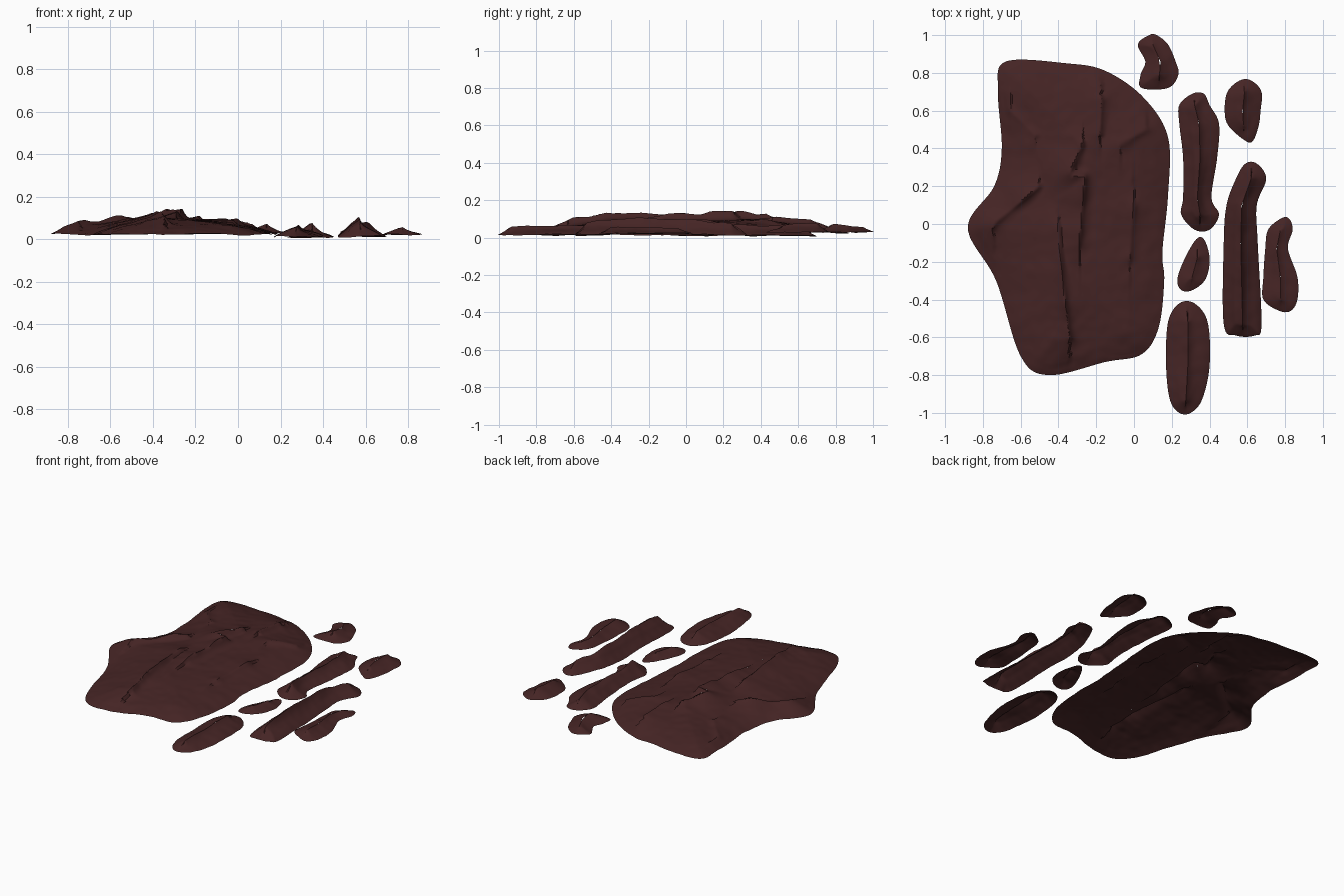
import bpy, bmesh, math
from mathutils import Vector, noise, kdtree

cube = bpy.data.objects.get("Cube")
if cube:
    bpy.data.objects.remove(cube, do_unlink=True)

earth = bpy.data.materials.new("dark red brown rock")
earth.use_nodes = True
colour = (0.06, 0.018, 0.018, 1)
earth.diffuse_color = colour
shader = earth.node_tree.nodes["Principled BSDF"]
shader.inputs["Base Color"].default_value = colour
shader.inputs["Roughness"].default_value = 1


def path(*pairs):
    return [Vector(pair) for pair in pairs]


def smooth_outline(points, steps):
    """Closed Catmull-Rom curve through the points."""
    curve = []
    count = len(points)
    for i in range(count):
        a, b, c, d = (points[(i + k) % count] for k in (-1, 0, 1, 2))
        for s in range(steps):
            t = s / steps
            curve.append(b + (c - a) * t / 2
                         + (a - b * 2.5 + c * 2 - d / 2) * t ** 2
                         + (b * 3 - a - c * 3 + d) * t ** 3 / 2)
    return curve


def even_spacing(curve, gap):
    """Resample a closed curve at equal distances."""
    result, carry = [], 0
    for a, b in zip(curve, curve[1:] + curve[:1]):
        length = (b - a).length
        while carry < length:
            result.append(a.lerp(b, carry / length))
            carry += gap
        carry -= length
    return result


def nearest_on_path(p, line):
    """Closest point of a polyline to p."""
    found = []
    for a, b in zip(line, line[1:]):
        ab = b - a
        t = max(0, min(1, (p - a).dot(ab) / ab.length_squared))
        found.append(a + ab * t)
    return min(found, key=lambda q: (p - q).length)


def ridge_height(p, line, height, gentle, steep):
    """Crest with a long west slope and a steep east slope."""
    q = nearest_on_path(p, line)
    away = p - q
    width = steep if away.x > 0 else gentle
    along = 0.8 + 0.5 * noise.noise(Vector((q.x * 6, q.y * 6, 3)))
    return height * along * math.exp(-away.length / width)


def rock_sheet(name, outline, spine, edge, rise, reach, ridges, rings, gap):
    """Open, domed sheet filled from its rim in to a central spine."""
    rim = even_spacing(smooth_outline(outline, 10), gap)
    tree = kdtree.KDTree(len(rim))
    for i, p in enumerate(rim):
        tree.insert((p.x, p.y, 0), i)
    tree.balance()

    def surface(p):
        inset = tree.find((p.x, p.y, 0))[2]
        crest = max(ridge_height(p, *ridge) for ridge in ridges)
        z = edge + rise * (1 - math.exp(-inset / reach))
        z += crest * min(1, inset / 0.06)
        z += 0.008 * noise.noise(Vector((p.x, p.y, 1)) * 5)
        z += 0.003 * noise.noise(Vector((p.x, p.y, 2)) * 18)
        return (p.x, p.y, max(0, z))

    bm = bmesh.new()
    core = [nearest_on_path(p, spine) for p in rim]
    loops = []
    for k in range(rings + 1):
        loops.append([bm.verts.new(surface(p.lerp(c, k / rings)))
                      for p, c in zip(rim, core)])
    for outer, inner in zip(loops, loops[1:]):
        for i in range(len(rim)):
            j = (i + 1) % len(rim)
            bm.faces.new((outer[i], outer[j], inner[j], inner[i]))
    bmesh.ops.remove_doubles(bm, verts=bm.verts, dist=0.003)
    bmesh.ops.recalc_face_normals(bm, faces=bm.faces)
    if sum(f.normal.z * f.calc_area() for f in bm.faces) < 0:
        bmesh.ops.reverse_faces(bm, faces=bm.faces)
    mesh = bpy.data.meshes.new(name)
    bm.to_mesh(mesh)
    bm.free()
    mesh.materials.append(earth)
    obj = bpy.data.objects.new(name, mesh)
    bpy.context.collection.objects.link(obj)
    bpy.ops.object.select_all(action="DESELECT")
    obj.select_set(True)
    bpy.context.view_layer.objects.active = obj
    bpy.ops.object.shade_smooth_by_angle(angle=math.radians(40))


def island(name, edge, crest, *sections):
    """Small sheet given by (y, centre x, half width) from south to north."""
    east = [Vector((x + half, y)) for y, x, half in sections]
    west = [Vector((x - half, y)) for y, x, half in reversed(sections)]
    spine = [Vector((x, y)) for y, x, half in sections[1:-1]]
    ridge = (spine, crest * 0.7, 0.06, 0.025)
    rock_sheet(name, east + west, spine, edge, crest * 0.5, 0.05, [ridge], 12, 0.012)


# Large plateau with its scattered crests
plateau = path((-0.72, 0.7), (-0.68, 0.86), (-0.35, 0.85), (-0.15, 0.81), (0.05, 0.67),
               (0.18, 0.46), (0.18, 0.15), (0.15, -0.15), (0.16, -0.3), (0.13, -0.55),
               (0.04, -0.69), (-0.15, -0.73), (-0.45, -0.8), (-0.6, -0.7),
               (-0.73, -0.3), (-0.88, -0.02), (-0.74, 0.2), (-0.7, 0.4))
broad, sharp = 0.09, 0.02
crests = [
    (path((-0.27, 0.43), (-0.34, 0.27), (-0.26, 0.25), (-0.29, -0.1)), 0.055, broad, sharp),
    (path((-0.4, 0), (-0.38, -0.28), (-0.34, -0.6)), 0.05, broad, sharp),
    (path((-0.17, 0.66), (-0.18, 0.48)), 0.04, broad, sharp),
    (path((0.07, 0.5), (-0.07, 0.42)), 0.025, broad, sharp),
    (path((0, 0.1), (-0.02, -0.17)), 0.03, broad, sharp),
    (path((-0.74, 0), (-0.5, 0.2)), 0.04, broad, sharp),
    (path((-0.65, 0.6), (-0.52, 0.47)), 0.02, broad, sharp),
]
rock_sheet("plateau", plateau, path((-0.3, 0.45), (-0.3, -0.45)), 0.025, 0.075, 0.2,
           crests, 50, 0.018)

# Small islands along the east side
island("north_island", 0.03, 0.035, (0.72, 0.11, 0.07), (0.79, 0.135, 0.1),
       (0.86, 0.14, 0.08), (0.95, 0.1, 0.08), (1, 0.1, 0.02))
island("inner_long_island", 0.01, 0.06, (-0.03, 0.36, 0.04), (0.05, 0.35, 0.1),
       (0.14, 0.335, 0.075), (0.35, 0.35, 0.09), (0.53, 0.345, 0.105),
       (0.63, 0.32, 0.08), (0.69, 0.34, 0.03))
island("outer_north_island", 0.03, 0.045, (0.44, 0.61, 0.02), (0.52, 0.58, 0.08),
       (0.6, 0.575, 0.095), (0.7, 0.585, 0.09), (0.76, 0.59, 0.03))
island("outer_long_island", 0.015, 0.08, (-0.59, 0.59, 0.05), (-0.53, 0.575, 0.1),
       (-0.1, 0.565, 0.09), (0.1, 0.57, 0.08), (0.24, 0.62, 0.08), (0.32, 0.62, 0.03))
island("east_island", 0.022, 0.04, (-0.46, 0.8, 0.03), (-0.4, 0.775, 0.09),
       (-0.28, 0.775, 0.09), (-0.13, 0.755, 0.06), (-0.03, 0.775, 0.065), (0.03, 0.8, 0.02))
island("inner_small_island", 0.015, 0.04, (-0.35, 0.28, 0.03), (-0.29, 0.305, 0.075),
       (-0.18, 0.335, 0.065), (-0.08, 0.35, 0.02))
island("south_island", 0.015, 0.05, (-1, 0.27, 0.03), (-0.93, 0.275, 0.085),
       (-0.75, 0.285, 0.115), (-0.52, 0.285, 0.105), (-0.42, 0.28, 0.04))
